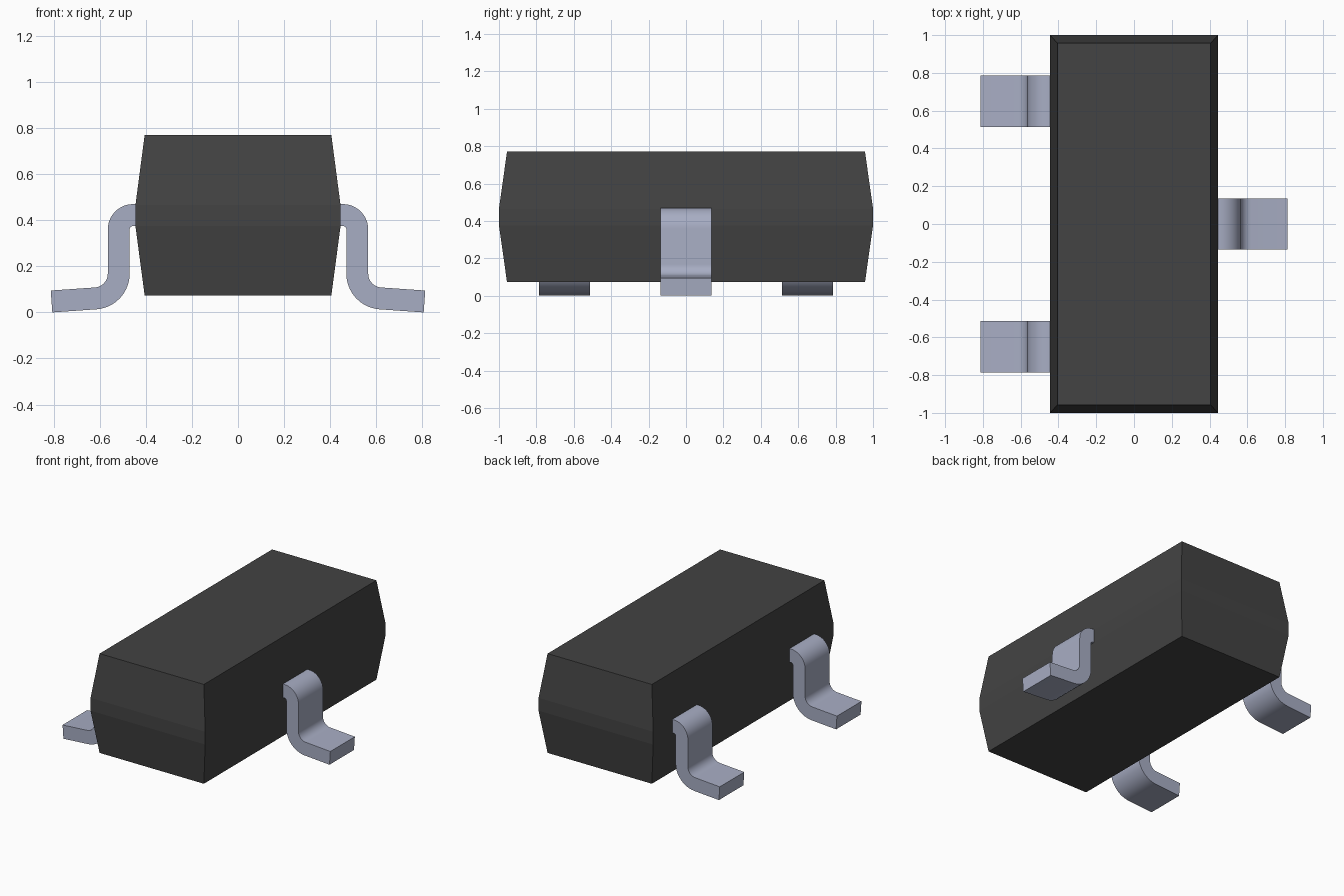
import bpy, bmesh, math

cube = bpy.data.objects.get("Cube")
if cube:
    bpy.data.objects.remove(cube, do_unlink=True)


def make_material(name, color, metallic=0.0):
    mat = bpy.data.materials.new(name)
    mat.use_nodes = True
    mat.diffuse_color = (*color, 1)
    bsdf = next(n for n in mat.node_tree.nodes if n.type == 'BSDF_PRINCIPLED')
    bsdf.inputs["Base Color"].default_value = (*color, 1)
    return mat


def loft(name, rings, mat):
    """Join four-sided rings into a closed solid."""
    bm = bmesh.new()
    loops = [[bm.verts.new(p) for p in ring] for ring in rings]
    for a, b in zip(loops, loops[1:]):
        for i in range(4):
            j = (i + 1) % 4
            bm.faces.new((a[i], a[j], b[j], b[i]))
    bm.faces.new(loops[0])
    bm.faces.new(loops[-1])
    bmesh.ops.recalc_face_normals(bm, faces=bm.faces[:])
    mesh = bpy.data.meshes.new(name)
    bm.to_mesh(mesh)
    bm.free()
    mesh.materials.append(mat)
    obj = bpy.data.objects.new(name, mesh)
    bpy.context.collection.objects.link(obj)
    return obj


plastic = make_material("dark plastic", (0.056, 0.056, 0.056))
metal = make_material("pale blue metal", (0.39, 0.42, 0.55))

# Moulded body: tapers above and below a narrow vertical belt
levels = [(0.405, 0.957, 0.073), (0.445, 1.0, 0.375),
          (0.445, 1.0, 0.465), (0.405, 0.957, 0.77)]
loft("body", [[(-x, -y, z), (x, -y, z), (x, y, z), (-x, y, z)]
              for x, y, z in levels], plastic)

# Lead centreline as (x, z, normal angle): shoulder bend, drop, foot bend, foot
THICK, WIDTH, STEPS = 0.095, 0.272, 10
path = [(0.40, 0.4225, math.pi / 2)]
for i in range(STEPS + 1):
    a = math.radians(90 - 90 * i / STEPS)
    path.append((0.455 + 0.0625 * math.cos(a), 0.36 + 0.0625 * math.sin(a), a))
for i in range(STEPS + 1):
    a = math.radians(180 + 86 * i / STEPS)
    path.append((0.625 + 0.1075 * math.cos(a), 0.168 + 0.1075 * math.sin(a),
                 a - math.pi))
x, z, a = path[-1]
path.append((x + 0.192 * math.sin(a), z - 0.192 * math.cos(a), a))


def add_lead(name, side, y):
    rings = []
    for px, pz, ang in path:
        dx, dz = math.cos(ang) * THICK / 2, math.sin(ang) * THICK / 2
        rings.append([(side * (px + s * dx), y + t * WIDTH / 2, pz + s * dz)
                      for s, t in ((1, -1), (1, 1), (-1, 1), (-1, -1))])
    obj = loft(name, rings, metal)
    bpy.ops.object.select_all(action='DESELECT')
    obj.select_set(True)
    bpy.context.view_layer.objects.active = obj
    bpy.ops.object.shade_smooth_by_angle(angle=math.radians(30))


# One lead on the left side, two on the right
add_lead("left_lead", 1, 0.0)
add_lead("right_front_lead", -1, -0.65)
add_lead("right_back_lead", -1, 0.65)
